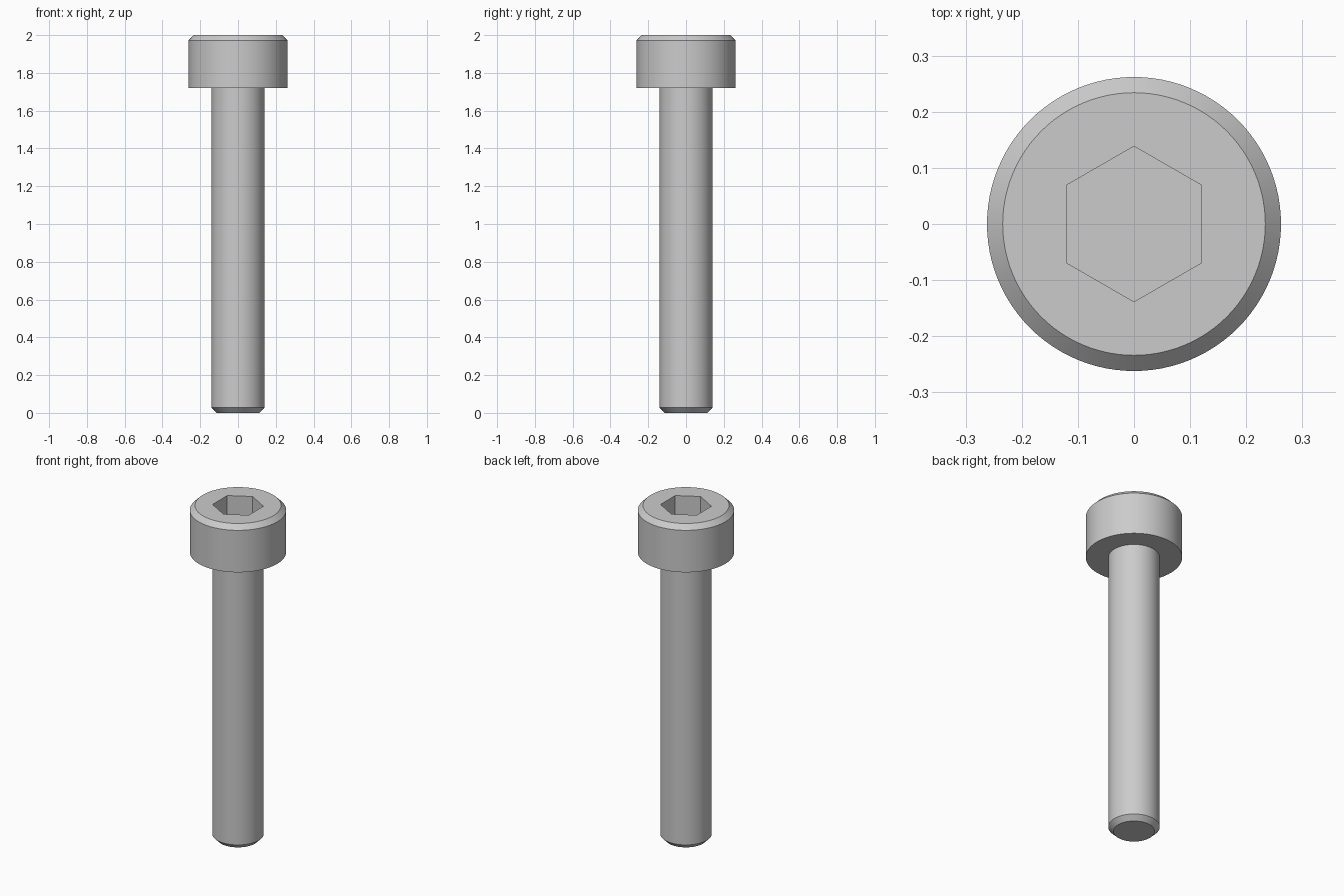
import bpy
import bmesh
from math import cos, sin, pi, radians

cube = bpy.data.objects.get("Cube")
if cube:
    bpy.data.objects.remove(cube, do_unlink=True)

SEGMENTS = 96
SHANK_R = 0.14
HEAD_R = 0.262
HEAD_Z = 1.72
TOP = 2.0
CHAMFER = 0.028
HEX_APOTHEM = 0.12
SOCKET_FLOOR = TOP - 0.14

steel = bpy.data.materials.new("steel grey")
steel.use_nodes = True
colour = (0.6, 0.6, 0.6, 1)
steel.diffuse_color = colour
steel.node_tree.nodes["Principled BSDF"].inputs["Base Color"].default_value = colour


def ring(bm, radius, z, hexagon=False):
    """One loop of vertices, round or six-sided with corners on the y axis."""
    verts = []
    for i in range(SEGMENTS):
        a = 2 * pi * i / SEGMENTS
        r = radius
        if hexagon:
            r /= cos((a + pi / 6) % (pi / 3) - pi / 6)
        verts.append(bm.verts.new((r * cos(a), r * sin(a), z)))
    return verts


def loft(name, sections, cap_start=False, cap_end=False):
    """Join successive rings, ordered from the bottom outside to the top inside."""
    bm = bmesh.new()
    rings = [ring(bm, *s) for s in sections]
    for low, high in zip(rings, rings[1:]):
        for i in range(SEGMENTS):
            j = (i + 1) % SEGMENTS
            bm.faces.new((low[i], low[j], high[j], high[i]))
    if cap_start:
        bm.faces.new(rings[0][::-1])
    if cap_end:
        bm.faces.new(rings[-1])
    mesh = bpy.data.meshes.new(name)
    bm.to_mesh(mesh)
    bm.free()
    mesh.materials.append(steel)
    obj = bpy.data.objects.new(name, mesh)
    bpy.context.collection.objects.link(obj)
    bpy.ops.object.select_all(action="DESELECT")
    obj.select_set(True)
    bpy.context.view_layer.objects.active = obj
    bpy.ops.object.shade_smooth_by_angle(angle=radians(30))
    return obj


# Plain shank with a chamfered tip
loft("shank", [
    (SHANK_R - CHAMFER, 0),
    (SHANK_R, CHAMFER),
    (SHANK_R, HEAD_Z),
], cap_start=True)

# Cylindrical head: underside, wall, chamfer, flat top, hexagonal socket
loft("head", [
    (SHANK_R, HEAD_Z),
    (HEAD_R, HEAD_Z),
    (HEAD_R, TOP - CHAMFER),
    (HEAD_R - CHAMFER, TOP),
    (HEX_APOTHEM, TOP, True),
    (HEX_APOTHEM, SOCKET_FLOOR, True),
], cap_end=True)
